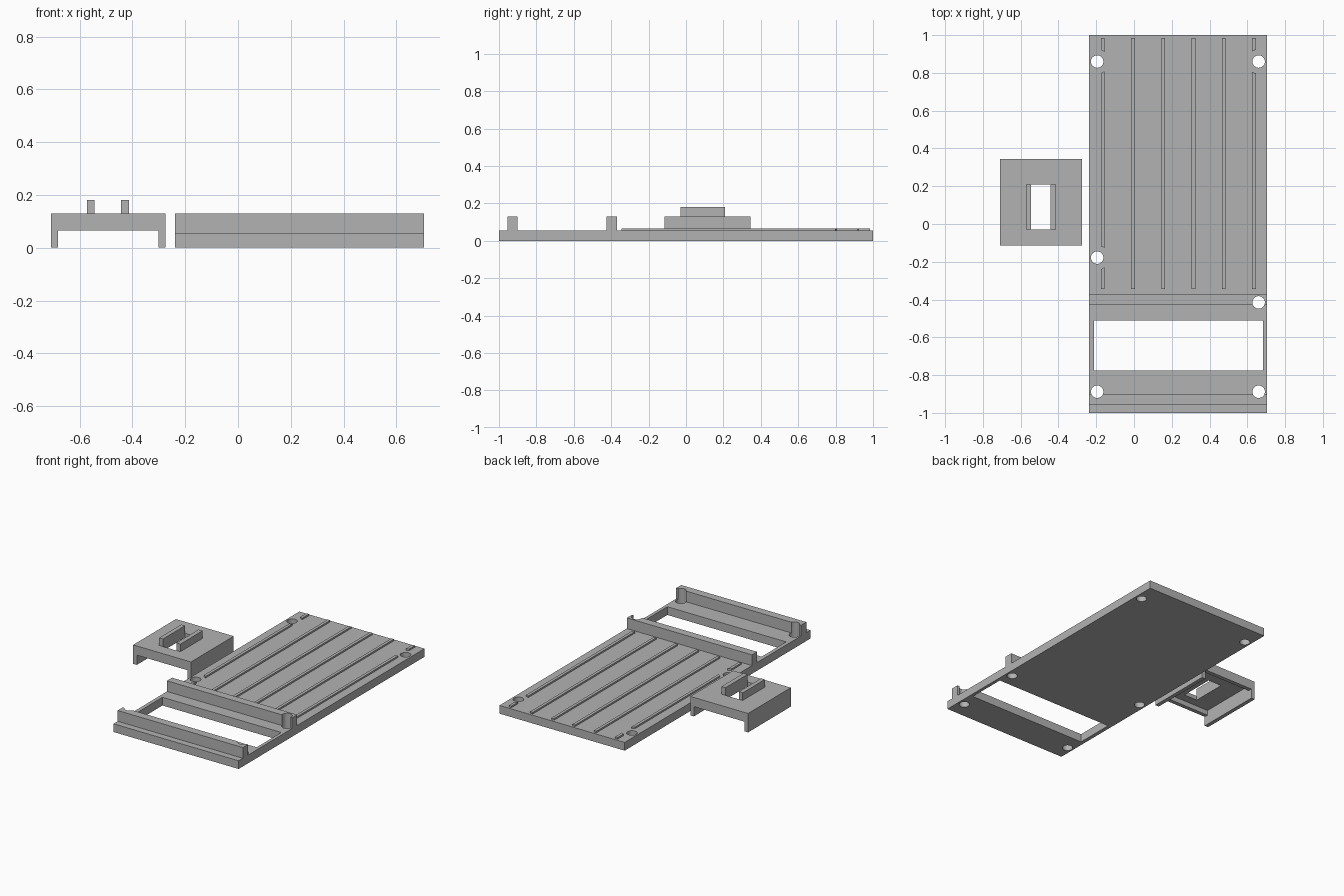
import bpy, bmesh
from mathutils import Matrix, Vector

if "Cube" in bpy.data.objects:
    bpy.data.objects.remove(bpy.data.objects["Cube"])

grey = bpy.data.materials.new("grey plastic")
grey.diffuse_color = (0.45, 0.45, 0.45, 1)
grey.use_nodes = True
grey.node_tree.nodes["Principled BSDF"].inputs["Base Color"].default_value = grey.diffuse_color


def add_box(bm, x0, x1, y0, y1, z0, z1):
    m = Matrix.Translation(((x0 + x1) / 2, (y0 + y1) / 2, (z0 + z1) / 2))
    bmesh.ops.create_cube(bm, size=1, matrix=m @ Matrix.Diagonal((x1 - x0, y1 - y0, z1 - z0, 1)))


def make(name, boxes=(), cylinders=()):
    """One object from boxes (x0,x1,y0,y1,z0,z1) and upright cylinders (x,y,r)."""
    bm = bmesh.new()
    for b in boxes:
        add_box(bm, *b)
    for x, y, r in cylinders:
        bmesh.ops.create_cone(bm, cap_ends=True, segments=40, radius1=r, radius2=r,
                              depth=1, matrix=Matrix.Translation((x, y, 0)))
    me = bpy.data.meshes.new(name)
    bm.to_mesh(me)
    bm.free()
    me.materials.append(grey)
    ob = bpy.data.objects.new(name, me)
    bpy.context.collection.objects.link(ob)
    return ob


def cut(ob, cutter):
    """Subtract the cutter and bake the result."""
    mod = ob.modifiers.new("cut", 'BOOLEAN')
    mod.operation = 'DIFFERENCE'
    mod.solver = 'EXACT'
    mod.object = cutter
    dg = bpy.context.evaluated_depsgraph_get()
    dg.update()
    me = bpy.data.meshes.new_from_object(ob.evaluated_get(dg))
    ob.modifiers.clear()
    ob.data = me


X0, X1, TOP, RAIL_TOP = -0.238, 0.705, 0.056, 0.129

# Screw hole centres
holes = [(-0.195, 0.86), (0.66, 0.86), (-0.195, -0.178),
         (0.66, -0.415), (-0.195, -0.888), (0.66, -0.888)]
hole_cutter = make("hole_cutter", cylinders=[(x, y, 0.033) for x, y in holes])
head_cutter = make("screw_head_cutter", cylinders=[(x, y, 0.064) for x, y in holes])
window_cutter = make("window_cutter", [(-0.212, 0.683, -0.775, -0.51, -0.5, 0.5)])

# Base plate with window and screw holes
plate = make("base_plate", [(X0, X1, -1, 1, 0, TOP)])
cut(plate, window_cutter)
cut(plate, hole_cutter)

# Cross rails either side of the window, notched by the holes
for name, y0, y1 in (("front_rail", -0.955, -0.9), ("rear_rail", -0.425, -0.37)):
    cut(make(name, [(X0, X1, y0, y1, TOP, RAIL_TOP)]), hole_cutter)

# Thin lengthwise ridges, interrupted around the screw heads
for i in range(6):
    x = -0.165 + 0.16 * i
    ridge = make("ridge_%d" % (i + 1), [(x - 0.01, x + 0.01, -0.345, 0.985, TOP, 0.067)])
    if i in (0, 5):
        cut(ridge, head_cutter)

# Separate clip: bridge with two legs, hollow underside and a slot
CX0, CX1, CY0, CY1 = -0.709, -0.274, -0.115, 0.345
W = 0.027
clip = make("clip_body", [(CX0, CX1, CY0, CY1, 0, RAIL_TOP)])
channel = make("channel_cutter", [(CX0 + W, CX1 - W, -1, 1, -0.5, 0.066)])
recess = make("recess_cutter", [(CX0 + W, CX1 - W, CY0 + W, CY1 - W, -0.5, 0.1)])
slot = make("slot_cutter", [(-0.544, -0.443, -0.03, 0.208, -0.5, 0.5)])
for c in (channel, recess, slot):
    cut(clip, c)

# Upright tabs beside the slot
for name, x0, x1 in (("left_tab", -0.573, -0.544), ("right_tab", -0.443, -0.413)):
    make(name, [(x0, x1, -0.03, 0.208, RAIL_TOP, 0.181)])

# Remove helpers
for c in (hole_cutter, head_cutter, window_cutter, channel, recess, slot):
    bpy.data.objects.remove(c)

# Smooth hole walls, sharp edges elsewhere
for ob in bpy.context.collection.objects:
    ob.select_set(True)
    bpy.context.view_layer.objects.active = ob
bpy.ops.object.shade_smooth_by_angle()
